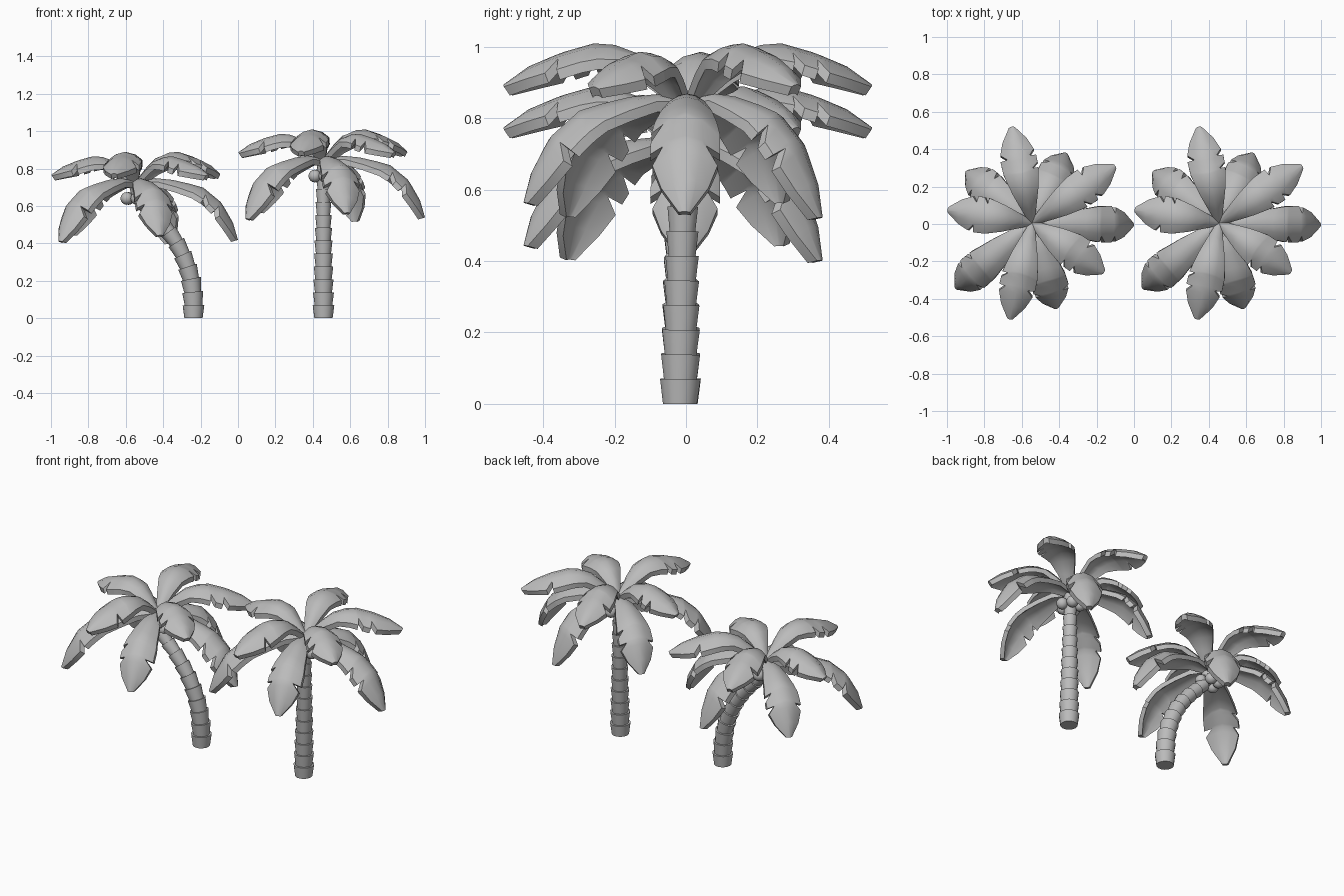
import bpy, bmesh
from math import sin, cos, pi, radians
from mathutils import Vector

cube = bpy.data.objects.get("Cube")
if cube:
    bpy.data.objects.remove(cube)

grey = bpy.data.materials.new("plain_grey")
grey.use_nodes = True
grey.diffuse_color = (0.5, 0.5, 0.5, 1)
grey.node_tree.nodes["Principled BSDF"].inputs["Base Color"].default_value = (0.5, 0.5, 0.5, 1)


def finish(bm, name, angle=35):
    mesh = bpy.data.meshes.new(name)
    bm.to_mesh(mesh)
    bm.free()
    ob = bpy.data.objects.new(name, mesh)
    bpy.context.collection.objects.link(ob)
    mesh.materials.append(grey)
    bpy.ops.object.select_all(action='DESELECT')
    ob.select_set(True)
    bpy.context.view_layer.objects.active = ob
    bpy.ops.object.shade_smooth_by_angle(angle=radians(angle))


def sample(points, t):
    """Linear lookup along evenly spaced points."""
    f = min(max(t, 0), 1) * (len(points) - 1)
    i = min(int(f), len(points) - 2)
    return points[i].lerp(points[i + 1], f - i)


# Frond spines: distance from the crown, height above it
RAISED = [Vector(p) for p in ((0, 0), (.09, .09), (.17, .15), (.27, .157),
                              (.36, .132), (.45, .098), (.53, .042))]
DROOPING = [Vector(p) for p in ((0, 0), (.12, .02), (.24, 0), (.36, -.035),
                                (.455, -.115), (.515, -.215), (.545, -.32))]
WIDTHS = [Vector((w, 0)) for w in (.015, .055, .08, .096, .098, .072, .016)]
STATIONS = (0, .14, .27, .4, .5, .52, .56, .64, .66, .71, .85, 1)
# Edge slits, per side: station index -> share of the width kept
NOTCHES = {-1: {5: .66, 8: .64}, 1: {8: .6}}
THICKNESS = .03


def frond(name, crown, angle, length, drop, raised):
    spine = RAISED if raised else DROOPING
    scale = length / spine[-1].x
    out = Vector((cos(angle), sin(angle), 0))
    side = Vector((-sin(angle), cos(angle), 0))
    bm = bmesh.new()
    top, under = [], []
    for i, t in enumerate(STATIONS):
        width = sample(WIDTHS, t).x
        upper, lower = [], []
        for u in (-1, -.5, 0, .5, 1):
            v = u * (NOTCHES[1 if u > 0 else -1].get(i, 1) if abs(u) == 1 else 1)
            # the edges sweep towards the tip, so the slits lean back
            s = t + .2 * v * v * t * (1 - t)
            p = sample(spine, s)
            tan = sample(spine, s + .08) - sample(spine, s - .08)
            tan = out * tan.x * scale + Vector((0, 0, tan.y * drop))
            normal = tan.cross(side).normalized()
            spot = crown + out * p.x * scale + Vector((0, 0, p.y * drop))
            spot += side * v * width - normal * width * .48 * v * v
            upper.append(bm.verts.new(spot))
            lower.append(bm.verts.new(spot - normal * THICKNESS))
        top.append(upper)
        under.append(lower)
    for i in range(len(STATIONS) - 1):
        a, b, c, d = top[i], top[i + 1], under[i], under[i + 1]
        for j in range(4):
            bm.faces.new((a[j], b[j], b[j + 1], a[j + 1]))
            bm.faces.new((c[j], c[j + 1], d[j + 1], d[j]))
        # edge skirts
        bm.faces.new((a[0], c[0], d[0], b[0]))
        bm.faces.new((a[4], b[4], d[4], c[4]))
    for j in range(4):
        bm.faces.new((top[0][j], top[0][j + 1], under[0][j + 1], under[0][j]))
        bm.faces.new((top[-1][j + 1], top[-1][j], under[-1][j], under[-1][j + 1]))
    finish(bm, name)


def trunk(name, nodes):
    """Stacked cups, each flaring upwards, following the nodes."""
    sides, last = 14, len(nodes) - 1
    bm = bmesh.new()
    rings = []

    def ring(i, radius):
        tan = nodes[min(i + 1, last)] - nodes[max(i - 1, 0)]
        tan = Vector((0, 0, 1)) if i == 0 else tan.normalized()
        across = Vector((0, 1, 0)).cross(tan).normalized()
        depth = tan.cross(across)
        rings.append([bm.verts.new(nodes[i] + radius * (across * cos(a) + depth * sin(a)))
                      for a in (2 * pi * k / sides for k in range(sides))])

    for i in range(last):
        lip = .058 - .024 * i / last
        ring(i, lip * .84)
        ring(i + 1, lip)
    for a, b in zip(rings, rings[1:]):
        for k in range(sides):
            n = (k + 1) % sides
            bm.faces.new((a[k], a[n], b[n], b[k]))
    bm.faces.new(rings[0][::-1])
    bm.faces.new(rings[-1])
    finish(bm, name)


def coconuts(name, centre):
    bm = bmesh.new()
    for k in range(5):
        a = 2 * pi * k / 5 + radians(63)
        made = bmesh.ops.create_uvsphere(bm, u_segments=12, v_segments=8, radius=.034)
        spot = centre + Vector((.052 * cos(a), .052 * sin(a), 0))
        bmesh.ops.translate(bm, verts=made["verts"], vec=spot)
    finish(bm, name, 60)


# Compass angle, length, vertical stretch, raised or drooping
FRONDS = ((102, .527, 1, True), (64, .418, 1.03, False), (34.5, .54, 1, True),
          (-1, .545, .98, False), (-34.5, .467, .85, True), (-74, .478, .9, False),
          (-103, .529, 1, True), (-139.5, .54, 1, False), (171, .458, .85, True),
          (142, .45, .88, False))


def palm(label, crown, nodes, nuts):
    trunk(label + "_trunk", nodes)
    coconuts(label + "_coconuts", nuts)
    for i, (angle, length, drop, raised) in enumerate(FRONDS):
        kind = "raised" if raised else "drooping"
        frond(f"{label}_{kind}_frond_{i + 1}", crown, radians(angle), length, drop, raised)


# Upright palm
palm("straight_palm", Vector((.455, .005, .852)),
     [Vector((.457, -.017 + .012 * i / 12, .069 * i)) for i in range(13)],
     Vector((.457, -.005, .76)))

# Leaning palm
BEND = ((-.238, 0), (-.238, .07), (-.242, .14), (-.252, .21), (-.27, .275),
        (-.296, .34), (-.33, .405), (-.37, .462), (-.416, .518), (-.466, .568),
        (-.512, .617), (-.54, .665), (-.548, .715))
palm("leaning_palm", Vector((-.545, .005, .732)),
     [Vector((x, -.015, z)) for x, z in BEND],
     Vector((-.548, -.005, .64)))
